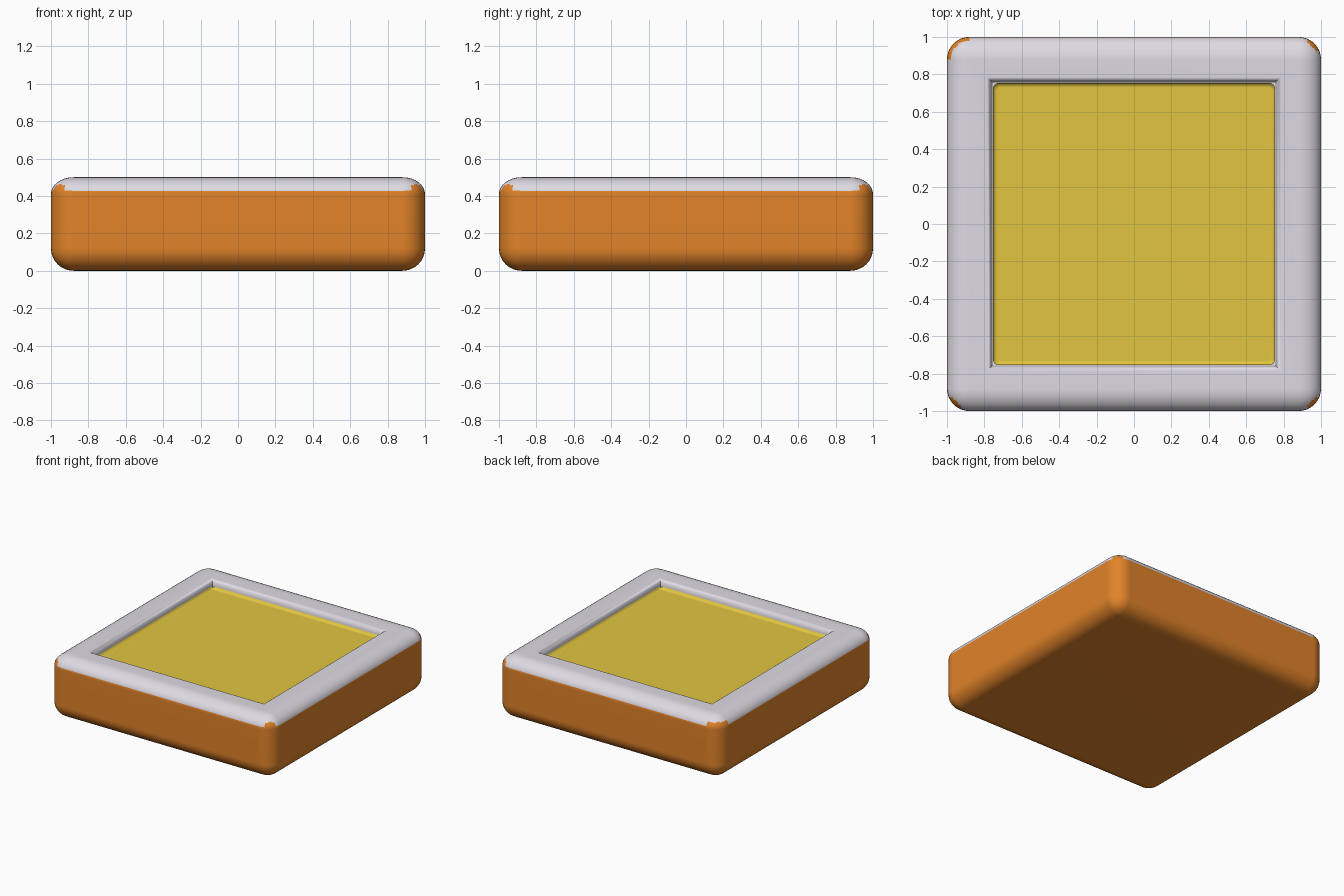
import bpy
import bmesh
from mathutils import Matrix

if "Cube" in bpy.data.objects:
    bpy.data.objects.remove(bpy.data.objects["Cube"])

HEIGHT = 0.5
ROUND = 0.12
TOP_SQUASH = 0.75
RIM = 0.785


def make_material(name, srgb):
    color = tuple((c / 255) ** 2.2 for c in srgb) + (1,)
    mat = bpy.data.materials.new(name)
    mat.use_nodes = True
    mat.diffuse_color = color
    mat.node_tree.nodes["Principled BSDF"].inputs["Base Color"].default_value = color
    return mat


def finish(name, bm, materials):
    bm.normal_update()
    mesh = bpy.data.meshes.new(name)
    bm.to_mesh(mesh)
    bm.free()
    obj = bpy.data.objects.new(name, mesh)
    bpy.context.collection.objects.link(obj)
    for mat in materials:
        mesh.materials.append(mat)
    bpy.ops.object.select_all(action="DESELECT")
    obj.select_set(True)
    bpy.context.view_layer.objects.active = obj
    bpy.ops.object.shade_smooth_by_angle(angle=0.7)
    # Keep the large faces flat while the bevels stay smooth
    weighted = obj.modifiers.new("flat_faces", "WEIGHTED_NORMAL")
    weighted.keep_sharp = True


def box(width, height, z):
    bm = bmesh.new()
    bmesh.ops.create_cube(bm, size=1, matrix=Matrix.Translation((0, 0, z))
                          @ Matrix.Diagonal((width, width, height, 1)))
    return bm


def top_face(bm):
    bm.normal_update()
    flat = [f for f in bm.faces if f.normal.z > 0.99]
    return max(flat, key=lambda f: f.calc_area())


def step_in(bm, steps):
    """Inset the top face repeatedly; each step is (inward, downward)."""
    for inward, down in steps:
        face = top_face(bm)
        bmesh.ops.inset_region(bm, faces=[face], thickness=inward, use_even_offset=True)
        for v in face.verts:
            v.co.z -= down


orange = make_material("orange", (225, 130, 45))
grey = make_material("pale grey", (221, 217, 226))
yellow = make_material("yellow", (225, 196, 66))

# Rounded tray body, with a tighter curve on the upper edge
bm = box(2, HEIGHT, HEIGHT / 2)
bmesh.ops.bevel(bm, geom=bm.edges[:], offset=ROUND, offset_type="OFFSET",
                segments=8, profile=0.5, affect="EDGES")
for v in bm.verts:
    if v.co.z > HEIGHT / 2:
        v.co.z = HEIGHT - (HEIGHT - v.co.z) * TOP_SQUASH

# Recess with a rolled lip; its floor lies below the panel
step_in(bm, [(1 - ROUND - RIM, 0), (0.01, 0.005), (0.01, 0.013),
             (0.007, 0.02), (0.002, 0.045)])

# Grey upper border; orange sides climb higher round the corners
for f in bm.faces:
    c = f.calc_center_median()
    x, y = abs(c.x), abs(c.y)
    corner = min(x, y) > 1 - ROUND
    wide = c.x < 0 < c.y
    middle = abs(x - y) < (0.2 if wide else 0.06)
    limit = 0.46 if corner and middle else 0.43
    recess = max(x, y) < RIM and c.z > 0.1
    f.material_index = int(recess or c.z > limit)
finish("tray_body", bm, [orange, grey])

# Shallow dished panel with small rounded corners
bm = box(1.51, 0.05, 0.43)
uprights = [e for e in bm.edges if abs(e.verts[0].co.z - e.verts[1].co.z) > 0.01]
bmesh.ops.bevel(bm, geom=uprights, offset=0.035, segments=4, profile=0.5, affect="EDGES")
step_in(bm, [(0.005, 0.008), (0.008, 0.007), (0.012, 0.004)])
finish("inset_panel", bm, [yellow])
